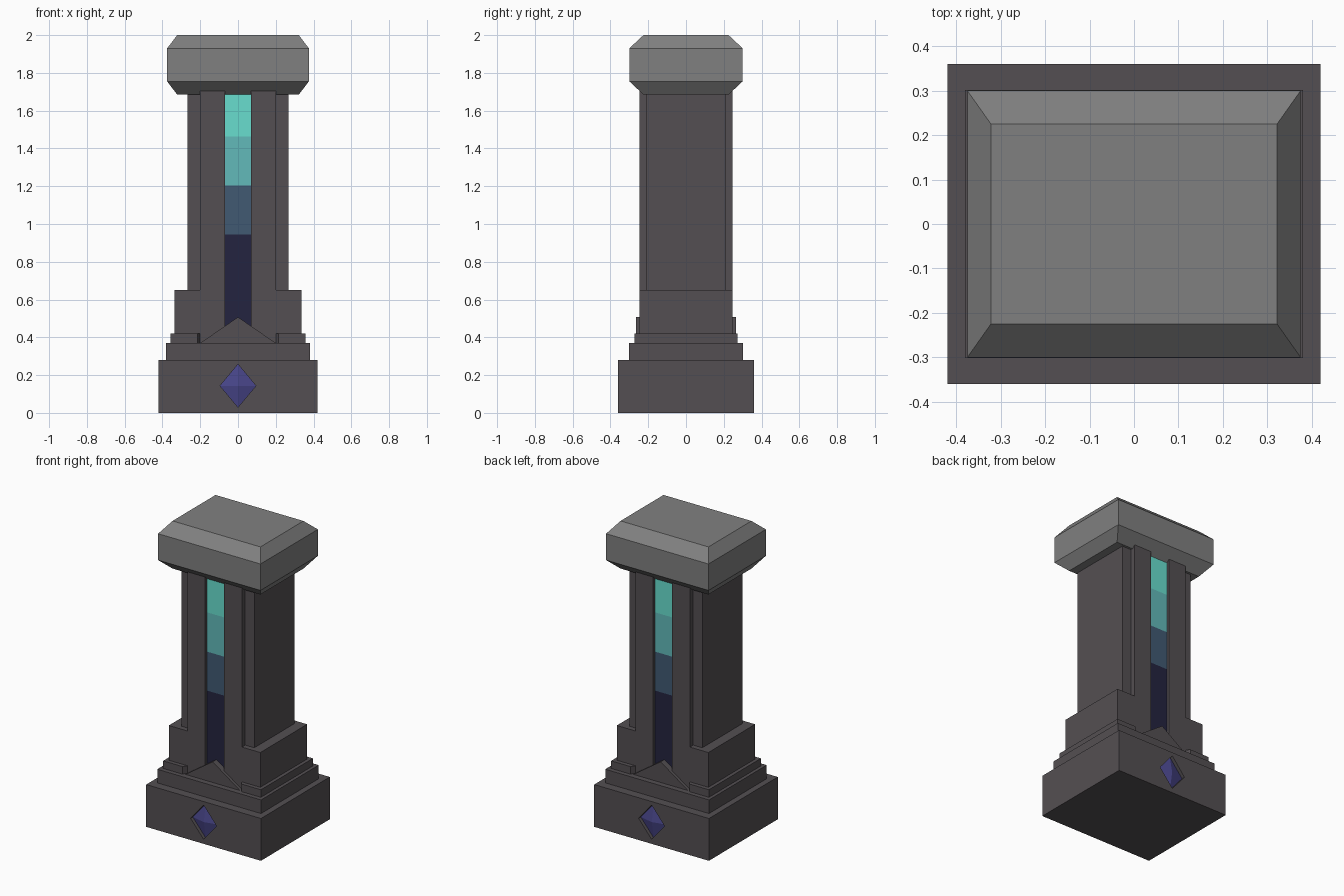
import bpy, bmesh
from mathutils import Vector

cube = bpy.data.objects.get("Cube")
if cube:
    bpy.data.objects.remove(cube, do_unlink=True)


def material(name, r, g, b):
    m = bpy.data.materials.new(name)
    m.use_nodes = True
    m.diffuse_color = (r, g, b, 1)
    m.node_tree.nodes["Principled BSDF"].inputs["Base Color"].default_value = (r, g, b, 1)
    return m


stone = material("dark stone", .088, .078, .085)
cap_stone = material("grey cap stone", .216, .216, .216)
gem_blue = material("violet gem", .065, .06, .25)
navy = material("navy glass", .017, .017, .05)
slate = material("slate blue glass", .053, .102, .171)
teal = material("teal glass", .122, .49, .49)
mint = material("mint glass", .138, .73, .62)


def finish(name, bm, mat):
    bmesh.ops.recalc_face_normals(bm, faces=bm.faces)
    mesh = bpy.data.meshes.new(name)
    bm.to_mesh(mesh)
    bm.free()
    mesh.materials.append(mat)
    ob = bpy.data.objects.new(name, mesh)
    bpy.context.collection.objects.link(ob)
    return ob


def prism(name, points, a, b, mat, upright=False):
    """Extrude an xz outline along y (or an xy outline along z if upright)."""
    bm = bmesh.new()
    place = (lambda u, v: (u, v, a)) if upright else (lambda u, v: (u, a, v))
    face = bm.faces.new([bm.verts.new(place(u, v)) for u, v in points])
    grown = bmesh.ops.extrude_face_region(bm, geom=[face])["geom"]
    shift = Vector((0, 0, b - a)) if upright else Vector((0, b - a, 0))
    bmesh.ops.translate(bm, vec=shift, verts=[g for g in grown if isinstance(g, bmesh.types.BMVert)])
    return finish(name, bm, mat)


def block(name, x, y, z0, z1, mat):
    return prism(name, [(-x, -y), (x, -y), (x, y), (-x, y)], z0, z1, mat, True)


def stack(name, rings, mat):
    """Rectangular rings (half x, half y, z) joined from bottom to top."""
    bm = bmesh.new()
    loops = [[bm.verts.new((sx * x, sy * y, z)) for sx, sy in ((-1, -1), (1, -1), (1, 1), (-1, 1))]
             for x, y, z in rings]
    bm.faces.new(loops[0])
    bm.faces.new(loops[-1])
    for low, high in zip(loops, loops[1:]):
        for i in range(4):
            j = (i + 1) % 4
            bm.faces.new((low[i], low[j], high[j], high[i]))
    return finish(name, bm, mat)


# Plinth, step and column core
plinth = block("plinth", .42, .36, 0, .28, stone)
block("plinth_step", .38, .302, .28, .37, stone)
block("column_foot", .335, .21, .37, .65, stone)
block("column_core", .267, .21, .6, 1.7, stone)

# Bevelled cap
stack("cap", [(.322, .225, 1.685), (.375, .3, 1.755), (.375, .3, 1.93), (.322, .225, 2)], cap_stone)

# Collar pieces wrapping each end of the column
for side, s in (("left", 1), ("right", -1)):
    outline = [(.2, -.245), (.215, -.272), (.358, -.272), (.358, .272), (.215, .272), (.2, .245)]
    prism(side + "_collar", [(s * x, y) for x, y in outline], .37, .42, stone, True)

diamond = [(-.095, .143), (0, .03), (.095, .143), (0, .257)]
bands = [(.37, .945, navy), (.945, 1.203, slate), (1.203, 1.463, teal), (1.463, 1.7, mint)]
jamb = [(.07, .37), (.335, .37), (.335, .65), (.2, .65), (.2, 1.715), (.07, 1.715)]

for face, f in (("front", -1), ("back", 1)):
    # Raised jambs on both sides of the glowing slot
    for side, s in (("left", 1), ("right", -1)):
        prism(f"{face}_{side}_jamb", [(s * x, z) for x, z in jamb], f * .2, f * .245, stone)
    # Glass bands in the slot
    for i, (z0, z1, mat) in enumerate(bands):
        prism(f"{face}_glass_{i + 1}", [(-.07, z0), (.07, z0), (.07, z1), (-.07, z1)],
              f * .205, f * .226, mat)
    # Small gable at the foot of the slot
    prism(face + "_gable", [(-.2, .37), (.2, .37), (0, .507)], f * .22, f * .265, stone)
    # Diamond recess cut in the plinth
    cutter = prism(face + "_recess_cutter", diamond, f * .335, f * .4, stone)
    cutter.hide_render = True
    mod = plinth.modifiers.new(face + "_recess", "BOOLEAN")
    mod.operation = "DIFFERENCE"
    mod.solver = "EXACT"
    mod.object = cutter
    bpy.context.view_layer.objects.active = plinth
    bpy.ops.object.modifier_apply(modifier=mod.name)
    bpy.data.objects.remove(cutter, do_unlink=True)
    # Faceted gem set in the recess
    bm = bmesh.new()
    rim = [bm.verts.new((x, f * .337, z)) for x, z in diamond]
    tip = bm.verts.new((0, f * .358, .143))
    bm.faces.new(rim)
    for i in range(4):
        bm.faces.new((rim[i], rim[(i + 1) % 4], tip))
    finish(face + "_gem", bm, gem_blue)
